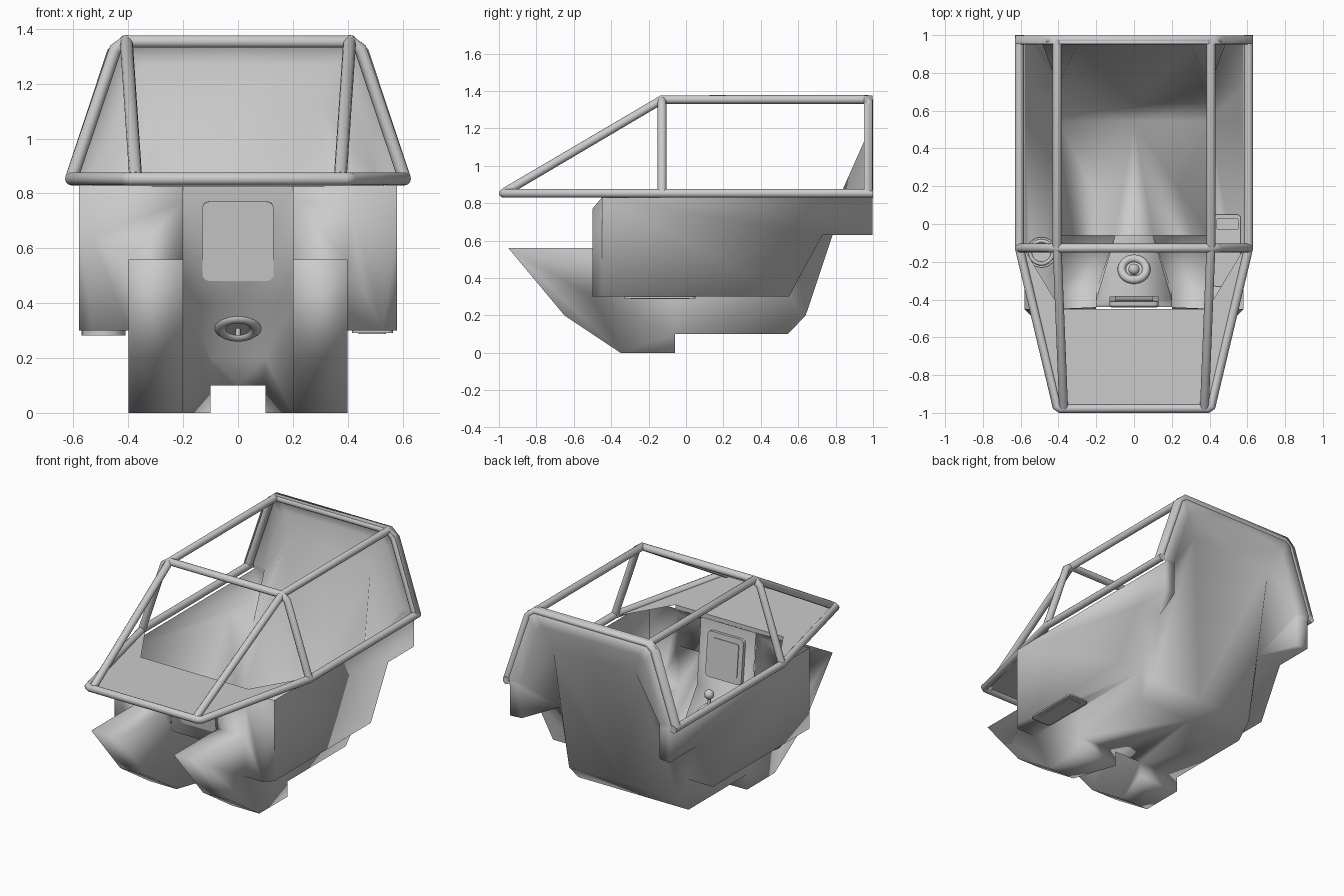
import bpy, bmesh
from math import radians

if "Cube" in bpy.data.objects:
    bpy.data.objects.remove(bpy.data.objects["Cube"])


def smooth(ob, angle=38):
    bpy.ops.object.select_all(action='DESELECT')
    ob.select_set(True)
    bpy.context.view_layer.objects.active = ob
    bpy.ops.object.shade_smooth_by_angle(angle=radians(angle))


def shell(name, faces, angle=38):
    """Open sheet made of right-hand panels, mirrored across x."""
    bm = bmesh.new()
    for f in faces:
        bm.faces.new([bm.verts.new(p) for p in f])
    bmesh.ops.remove_doubles(bm, verts=bm.verts, dist=0.004)
    bmesh.ops.recalc_face_normals(bm, faces=bm.faces)
    me = bpy.data.meshes.new(name)
    bm.to_mesh(me)
    bm.free()
    ob = bpy.data.objects.new(name, me)
    bpy.context.collection.objects.link(ob)
    m = ob.modifiers.new("mirror", 'MIRROR')
    m.use_clip = True
    smooth(ob, angle)
    return ob


def at_x(x, pts):
    return [(x, y, z) for y, z in pts]


def across(x0, x1, a, b):
    return [(x0, *a), (x1, *a), (x1, *b), (x0, *b)]


def tube(name, pts, r=0.0235):
    cu = bpy.data.curves.new(name, 'CURVE')
    cu.dimensions = '3D'
    cu.bevel_depth = r
    cu.bevel_resolution = 4
    cu.use_fill_caps = True
    sp = cu.splines.new('POLY')
    sp.points.add(len(pts) - 1)
    for p, c in zip(sp.points, pts):
        p.co = (*c, 1)
    ob = bpy.data.objects.new(name, cu)
    bpy.context.collection.objects.link(ob)
    return ob


def block(name, loc, size, rot=(0, 0, 0), bevel=0.01):
    bpy.ops.mesh.primitive_cube_add(size=1, location=loc, rotation=rot)
    ob = bpy.context.object
    ob.name = name
    ob.scale = size
    bpy.ops.object.transform_apply(location=False, rotation=False, scale=True)
    # round only the edges along the thinnest axis
    axis = min(range(3), key=lambda i: size[i])
    bm = bmesh.new()
    bm.from_mesh(ob.data)
    es = [e for e in bm.edges if abs((e.verts[0].co - e.verts[1].co)[axis]) > 1e-5]
    bmesh.ops.bevel(bm, geom=es, offset=bevel, segments=4, affect='EDGES', profile=0.5)
    bm.to_mesh(ob.data)
    bm.free()
    smooth(ob)
    return ob


def ring(name, loc, R, r, rot=(0, 0, 0)):
    bpy.ops.mesh.primitive_torus_add(location=loc, rotation=rot, major_radius=R, minor_radius=r,
                                     major_segments=32, minor_segments=12)
    bpy.context.object.name = name
    smooth(bpy.context.object, 60)


def disc(name, loc, r, h, rot=(0, 0, 0)):
    bpy.ops.mesh.primitive_cylinder_add(vertices=32, radius=r, depth=h, location=loc, rotation=rot)
    bpy.context.object.name = name
    smooth(bpy.context.object)


# Tubular cage
def arch(y):
    half = [(0.607, y, 0.853), (0.447, y, 1.325), (0.407, y, 1.354)]
    return half + [(-a, b, c) for a, b, c in reversed(half)]


tube("lower_rail", [(0.607, 1.0, 0.853), (0.607, -0.128, 0.853), (0.41, -0.965, 0.853), (0.39, -0.977, 0.853),
                    (-0.39, -0.977, 0.853), (-0.41, -0.965, 0.853), (-0.607, -0.128, 0.853), (-0.607, 1.0, 0.853)])
tube("front_arch", arch(-0.128))
tube("rear_arch", arch(0.975))
for s, side in ((1, "right"), (-1, "left")):
    tube(side + "_roof_rail", [(s * 0.373, -0.97, 0.858), (s * 0.407, -0.128, 1.354),
                               (s * 0.407, 0.975, 1.354)])

# Hood plate between the front rails, with a lip down to the dash
shell("hood", [[(0, -0.977, 0.853), (0.4, -0.977, 0.853), (0.607, -0.128, 0.853), (0.6, -0.1, 0.853),
                (0.39, -0.45, 0.853), (0, -0.45, 0.853)],
               across(0, 0.39, (-0.45, 0.853), (-0.45, 0.825))])

# Side pods: outer wall, floor, rear slope and chamfered front
K = (0.4, 0.73, 0.63)
pod = [
    at_x(0.58, [(-0.45, 0.3), (0.55, 0.3), (0.73, 0.63), (1.0, 0.63), (1.0, 0.83), (-0.45, 0.83)]),
    [(0.4, -0.5, 0.3), (0.53, -0.5, 0.3), (0.58, -0.45, 0.3), (0.58, 0.55, 0.3), (0.4, 0.55, 0.3)],
    across(0.4, 0.58, (0.55, 0.3), (0.73, 0.63)),
    [(0.2, -0.5, 0.56), (0.4, -0.5, 0.56), (0.4, -0.5, 0.3), (0.53, -0.5, 0.3),
     (0.53, -0.5, 0.64), (0.41, -0.5, 0.77), (0.2, -0.5, 0.77)],
    [(0.53, -0.5, 0.3), (0.58, -0.45, 0.3), (0.58, -0.45, 0.68), (0.53, -0.5, 0.64)],
    [(0.53, -0.5, 0.64), (0.58, -0.45, 0.68), (0.58, -0.45, 0.83), (0.43, -0.45, 0.83), (0.41, -0.5, 0.77)],
    [(0.41, -0.5, 0.77), (0.43, -0.45, 0.83), (0.2, -0.44, 0.83), (0.2, -0.5, 0.77)],
    at_x(0.2, [(-0.5, 0.56), (-0.42, 0.56), (-0.44, 0.83), (-0.5, 0.77)]),
]

# Foot wells
toe = [(-0.06, 0), (-0.35, 0), (-0.65, 0.2), (-0.95, 0.56), (-0.5, 0.56)]
foot_well = [
    at_x(0.4, toe + [(-0.5, 0.3), (-0.06, 0.3), (-0.06, 0.1)]),
    at_x(0.2, toe[1:] + [(-0.42, 0.56), (-0.4, 0.4)]),
    [(0.1, -0.06, 0), (0.2, -0.35, 0), (0.2, -0.4, 0.4), (0.1, -0.06, 0.2), (0.1, -0.06, 0.1)],
    [(0.1, -0.06, 0), (0.4, -0.06, 0), (0.4, -0.35, 0), (0.2, -0.35, 0)],
    across(0.1, 0.4, (-0.06, 0), (-0.06, 0.1)),
] + [across(0.2, 0.4, toe[i], toe[i + 1]) for i in (1, 2, 3)]

# Centre console and dash
console = [
    across(0, 0.1, (-0.06, 0.1), (-0.06, 0.2)),
    [(0, -0.06, 0.2), (0.1, -0.06, 0.2), (0.2, -0.4, 0.4), (0, -0.4, 0.4)],
    across(0, 0.2, (-0.4, 0.4), (-0.44, 0.83)),
]

# Seat tub: floor, walls, sloped back
top = (0.3, 0.95, 1.125)
tub = [
    [(0, -0.06, 0.1), (0.1, -0.06, 0.1), (0.4, -0.06, 0.1), (0.4, 0.545, 0.1), (0, 0.545, 0.1)],
    at_x(0.4, [(-0.06, 0.1), (0.545, 0.1), (0.55, 0.3), (-0.06, 0.3)]),
    across(0, 0.4, (0.545, 0.1), (0.64, 0.2)),
    [(0, 0.64, 0.2), (0.4, 0.64, 0.2), top],
    [(0, 0.64, 0.2), top, (0, 0.95, 1.125)],
    [(0.4, 0.545, 0.1), (0.4, 0.64, 0.2), (0.4, 0.55, 0.3)],
    [(0.4, 0.64, 0.2), top, K],
    [(0.4, 0.64, 0.2), K, (0.4, 0.55, 0.3)],
]

# Rear shell: outer rim, flat band and inner faces down to the seat back
rim = [(0, 1.375), (0.42, 1.375), (0.475, 1.325), (0.628, 0.865), (0.58, 0.83), (0.58, 0.63)]
inset = [(0, 1.27), (0.355, 1.27), (0.385, 1.24), (0.5, 0.86), (0.5, 0.83), (0.5, 0.63)]
R = [(x, 0.998, z) for x, z in rim]
F = [(x, 0.952, z) for x, z in rim]
N = [(x, 0.99, z) for x, z in inset]
rear_shell = [[F[i], F[i + 1], R[i + 1], R[i]] for i in range(3)]
rear_shell += [[R[i], R[i + 1], N[i + 1], N[i]] for i in range(5)]
rear_shell += [
    [(0, 0.95, 1.125), top, N[1], N[0]],
    [top, N[1], N[2]], [top, N[2], N[3]], [top, N[3], K],
    [K, N[3], N[4]], [K, N[4], N[5]],
    [K, (0.58, 0.73, 0.63), R[5], N[5]],
]
shell("body", pod + foot_well + console + tub + rear_shell, 100)

# Dash screen with raised bezel
tilt = (0.1, 0, 0)
block("screen_bezel", (0, -0.412, 0.627), (0.26, 0.03, 0.29), tilt, 0.025)
block("screen", (0, -0.409, 0.627), (0.2, 0.034, 0.22), tilt, 0.015)

# Control stick on the sloped console
slope = (-0.53, 0, 0)
ring("stick_base", (0, -0.24, 0.315), 0.065, 0.022, slope)
disc("stick_boot", (0, -0.24, 0.31), 0.045, 0.012, slope)
tube("stick", [(0, -0.24, 0.28), (0, -0.24, 0.44)], 0.01)
bpy.ops.mesh.primitive_uv_sphere_add(segments=24, ring_count=12, radius=0.03, location=(0, -0.24, 0.45))
bpy.context.object.name = "stick_knob"
smooth(bpy.context.object, 60)

# Armrest controls in the pod floors
block("right_panel", (0.49, -0.14, 0.302), (0.15, 0.38, 0.022), bevel=0.02)
block("right_panel_inset", (0.49, -0.14, 0.302), (0.1, 0.31, 0.028), bevel=0.015)
block("right_lever", (0.495, 0.0, 0.32), (0.12, 0.06, 0.03), bevel=0.01)
disc("left_dial", (-0.49, -0.15, 0.297), 0.08, 0.03)
ring("left_dial_ring", (-0.49, -0.15, 0.312), 0.06, 0.01)
